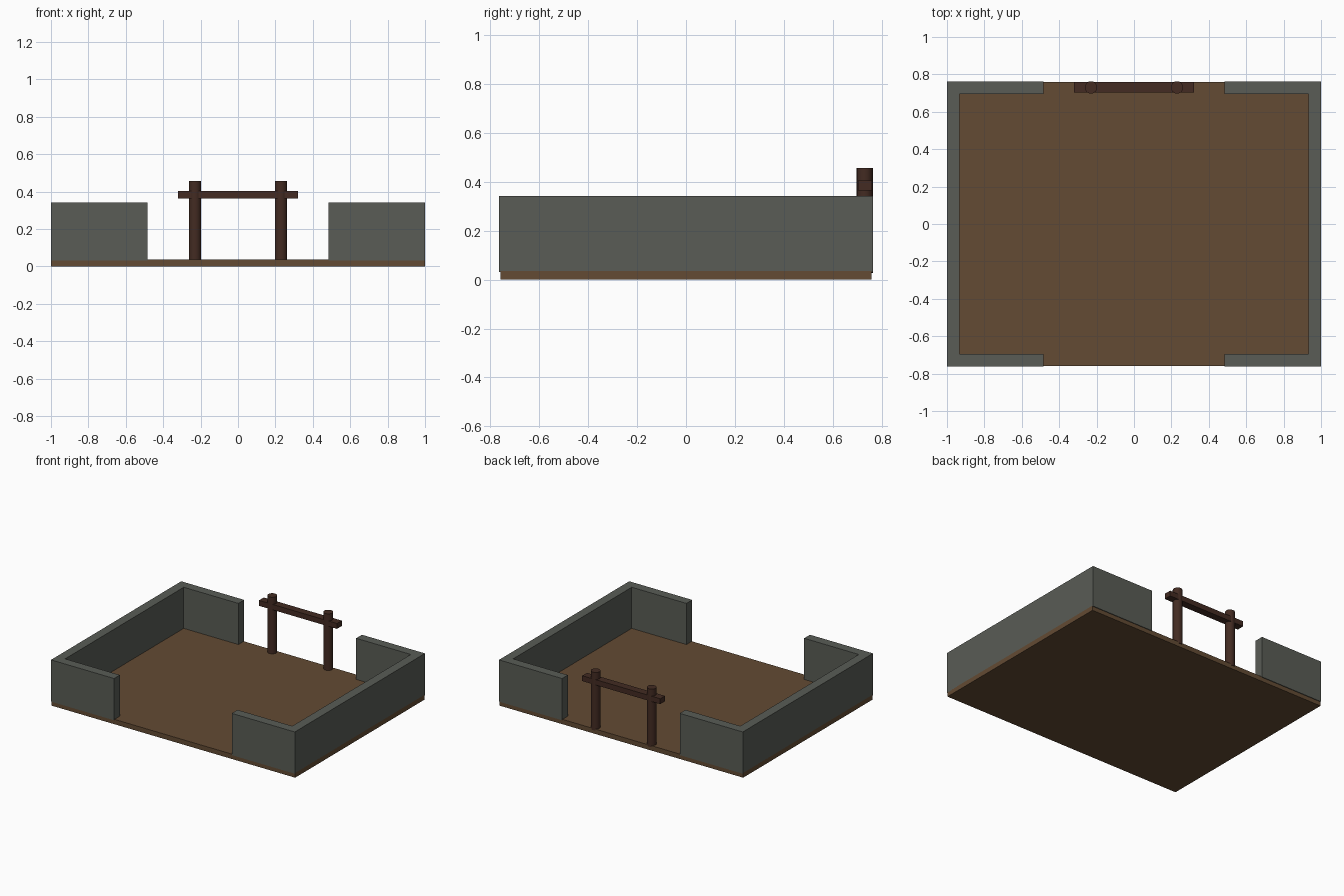
import bpy, bmesh
from mathutils import Vector

if "Cube" in bpy.data.objects:
    bpy.data.objects.remove(bpy.data.objects["Cube"])

def material(name, rgb):
    m = bpy.data.materials.new(name)
    m.diffuse_color = (*rgb, 1)
    m.use_nodes = True
    m.node_tree.nodes["Principled BSDF"].inputs["Base Color"].default_value = m.diffuse_color
    return m

EARTH = material("earth brown", (0.125, 0.070, 0.033))
STONE = material("stone grey", (0.100, 0.107, 0.092))
WOOD = material("dark wood", (0.056, 0.024, 0.016))

def finish(name, bm, mat):
    bmesh.ops.recalc_face_normals(bm, faces=bm.faces)
    me = bpy.data.meshes.new(name)
    bm.to_mesh(me)
    bm.free()
    me.materials.append(mat)
    ob = bpy.data.objects.new(name, me)
    bpy.context.collection.objects.link(ob)
    return ob

def prism(name, outline, z0, z1, mat):
    """Extrude a flat outline from z0 up to z1."""
    bm = bmesh.new()
    face = bm.faces.new([bm.verts.new((x, y, z0)) for x, y in outline])
    ext = bmesh.ops.extrude_face_region(bm, geom=[face], use_keep_orig=True)
    top = [g for g in ext["geom"] if isinstance(g, bmesh.types.BMVert)]
    bmesh.ops.translate(bm, verts=top, vec=Vector((0, 0, z1 - z0)))
    return finish(name, bm, mat)

def rect(x0, x1, y0, y1):
    return [(x0, y0), (x1, y0), (x1, y1), (x0, y1)]

# Earth floor slab
prism("floor", rect(-1, 1, -0.758, 0.758), 0, 0.036, EARTH)

# C-shaped stone walls, leaving gaps front and back
W, D, GAP, T = 1.0, 0.763, 0.483, 0.068
for side, s in (("left", -1), ("right", 1)):
    c_shape = [(GAP, -D), (W, -D), (W, D), (GAP, D),
               (GAP, D - T), (W - T, D - T), (W - T, T - D), (GAP, T - D)]
    prism(side + "_wall", [(s * x, y) for x, y in c_shape], 0.031, 0.341, STONE)

# Gate: two round posts and a crossbeam
for side, s in (("left", -1), ("right", 1)):
    bm = bmesh.new()
    bmesh.ops.create_cone(bm, cap_ends=True, segments=16, radius1=0.033,
                          radius2=0.033, depth=0.43)
    bmesh.ops.translate(bm, verts=bm.verts, vec=(s * 0.23, 0.73, 0.241))
    post = finish(side + "_gate_post", bm, WOOD)
    bpy.context.view_layer.objects.active = post
    post.select_set(True)
    bpy.ops.object.shade_smooth_by_angle()
    post.select_set(False)
prism("gate_beam", rect(-0.32, 0.32, 0.703, 0.759), 0.364, 0.404, WOOD)
